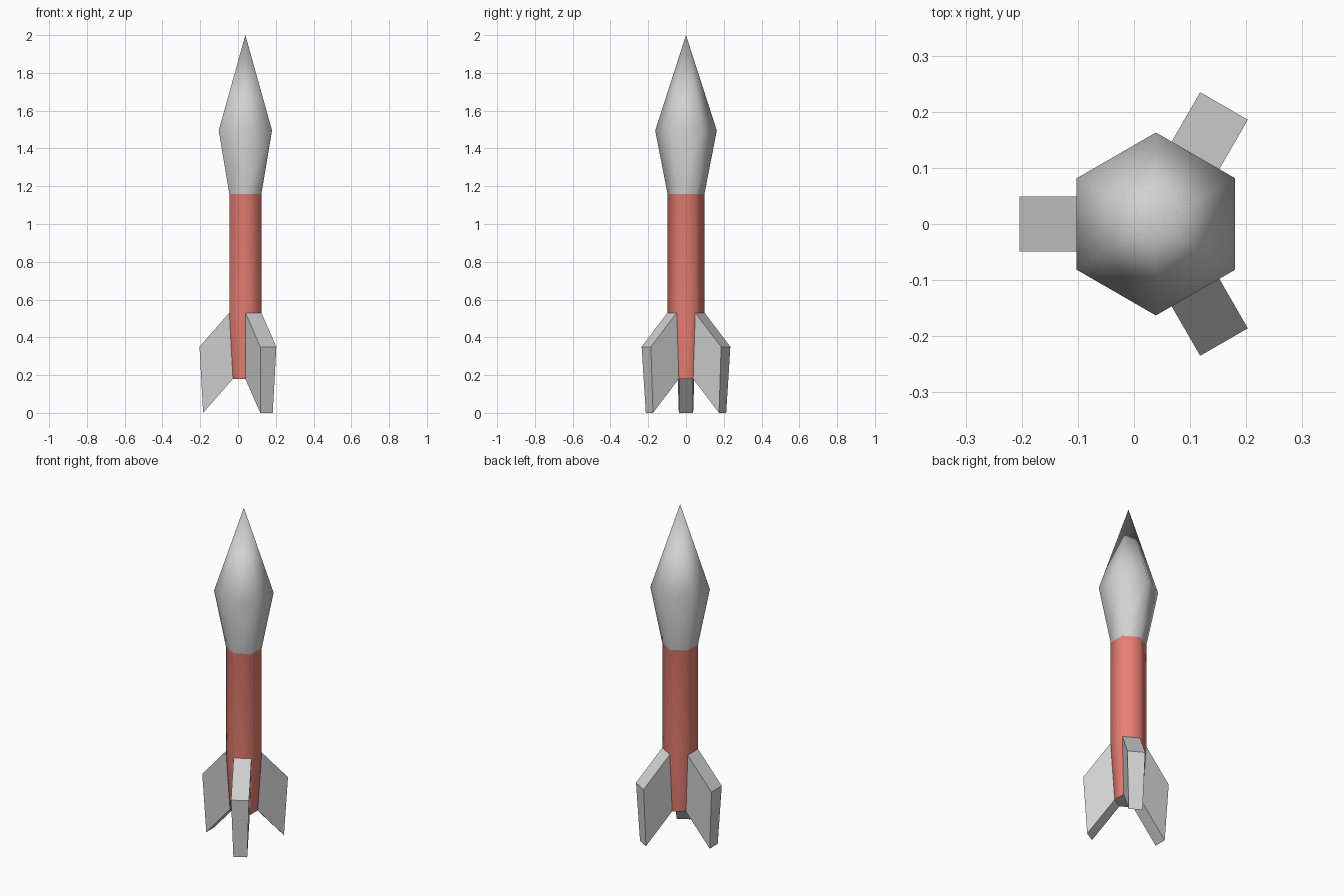
import bpy
import bmesh
from math import cos, sin, radians
from mathutils import Vector

cube = bpy.data.objects.get("Cube")
if cube:
    bpy.data.objects.remove(cube, do_unlink=True)

AXIS_X = 0.039   # the hull sits off-centre because of the three fins
SIDES = 6


def make_material(name, color):
    mat = bpy.data.materials.new(name)
    mat.use_nodes = True
    mat.diffuse_color = color
    mat.node_tree.nodes["Principled BSDF"].inputs["Base Color"].default_value = color
    return mat


def make_object(name, bm, materials):
    bmesh.ops.recalc_face_normals(bm, faces=bm.faces)
    mesh = bpy.data.meshes.new(name)
    bm.to_mesh(mesh)
    bm.free()
    for mat in materials:
        mesh.materials.append(mat)
    obj = bpy.data.objects.new(name, mesh)
    obj.location.x = AXIS_X
    bpy.context.collection.objects.link(obj)
    return obj


def corner(index, radius, z):
    angle = radians(30 + index * 360 / SIDES)
    return Vector((radius * cos(angle), radius * sin(angle), z))


grey = make_material("light grey", (0.64, 0.64, 0.64, 1))
red = make_material("coral red", (0.8, 0.21, 0.17, 1))

# Hull: tail, tube and nose as one hexagonal lathe (radius, height)
TAIL, TUBE = (0.076, 0.18), (0.098, 0.53)
profile = [TAIL, TUBE, (0.098, 1.16), (0.163, 1.495)]
bm = bmesh.new()
rings = [[bm.verts.new(corner(i, r, z)) for i in range(SIDES)] for r, z in profile]
tip = bm.verts.new((0, 0, 2))
bm.faces.new(rings[0])
for level, (low, high) in enumerate(zip(rings, rings[1:])):
    for i in range(SIDES):
        j = (i + 1) % SIDES
        face = bm.faces.new((low[i], low[j], high[j], high[i]))
        face.material_index = 1 if level < 2 else 0
for i in range(SIDES):
    bm.faces.new((rings[-1][i], rings[-1][(i + 1) % SIDES], tip))
hull = make_object("hull", bm, [grey, red])
bpy.ops.object.select_all(action="DESELECT")
hull.select_set(True)
bpy.context.view_layer.objects.active = hull
bpy.ops.object.shade_smooth_by_angle(angle=radians(70))

# Fins: every other tail panel swept outward and down
for name, side in (("back_fin", 0), ("right_fin", 2), ("front_fin", 4)):
    heading = radians(60 + side * 60)
    sweep = Vector((0.158 * cos(heading), 0.158 * sin(heading), -0.18))
    panel = [corner(side, *TAIL), corner(side + 1, *TAIL),
             corner(side + 1, *TUBE), corner(side, *TUBE)]
    bm = bmesh.new()
    inner = [bm.verts.new(p) for p in panel]
    outer = [bm.verts.new(p + sweep) for p in panel]
    bm.faces.new(inner)
    bm.faces.new(outer)
    for i in range(4):
        j = (i + 1) % 4
        bm.faces.new((inner[i], inner[j], outer[j], outer[i]))
    # The hull already closes the root of the fin
    bmesh.ops.recalc_face_normals(bm, faces=bm.faces)
    bm.faces.ensure_lookup_table()
    bmesh.ops.delete(bm, geom=[bm.faces[0]], context="FACES_ONLY")
    make_object(name, bm, [grey])
